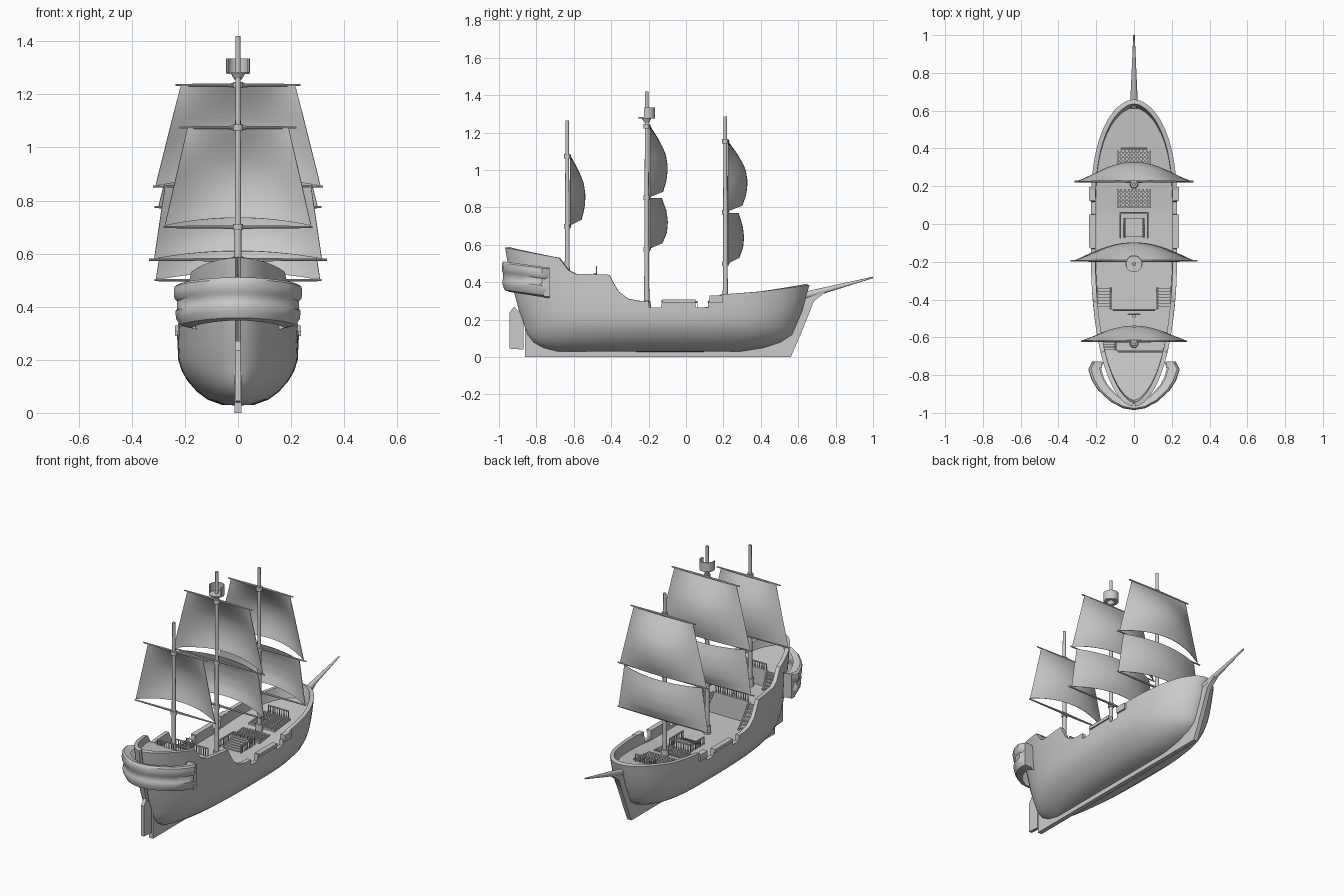
import bpy, bmesh, math
from mathutils import Vector

cube = bpy.data.objects.get("Cube")
if cube:
    bpy.data.objects.remove(cube, do_unlink=True)

grey = bpy.data.materials.new("plain_grey")
grey.use_nodes = True
tone = (0.6, 0.6, 0.6, 1)
grey.diffuse_color = tone
grey.node_tree.nodes["Principled BSDF"].inputs["Base Color"].default_value = tone


def finish(name, bm, angle=35, thick=0):
    bmesh.ops.recalc_face_normals(bm, faces=bm.faces)
    me = bpy.data.meshes.new(name)
    bm.to_mesh(me)
    bm.free()
    me.materials.append(grey)
    me.shade_smooth()
    me.set_sharp_from_angle(angle=math.radians(angle))
    ob = bpy.data.objects.new(name, me)
    bpy.context.collection.objects.link(ob)
    if thick:
        sol = ob.modifiers.new("thickness", 'SOLIDIFY')
        sol.thickness, sol.offset = thick, -1
        ob.modifiers.new("crisp_edges", 'EDGE_SPLIT').split_angle = math.radians(40)
    return ob


def add_box(bm, x0, x1, y0, y1, z0, z1):
    vs = bmesh.ops.create_cube(bm, size=1)['verts']
    for v in vs:
        v.co = ((x0 + x1) / 2 + v.co.x * (x1 - x0), (y0 + y1) / 2 + v.co.y * (y1 - y0),
                (z0 + z1) / 2 + v.co.z * (z1 - z0))


def add_rod(bm, a, b, r0, r1, sides=12):
    a, b = Vector(a), Vector(b)
    vs = bmesh.ops.create_cone(bm, cap_ends=True, segments=sides, radius1=r0, radius2=r1,
                               depth=(b - a).length)['verts']
    turn = (b - a).to_track_quat('Z', 'Y')
    for v in vs:
        v.co = turn @ v.co + (a + b) / 2


def add_grid(bm, rows):
    rows = [[bm.verts.new(p) for p in row] for row in rows]
    for r, s in zip(rows, rows[1:]):
        for i in range(len(r) - 1):
            bm.faces.new((r[i], r[i + 1], s[i + 1], s[i]))


def interp(x, pts):
    for (a, p), (b, q) in zip(pts, pts[1:]):
        if x <= b:
            return p + (q - p) * max(0, (x - a) / (b - a))
    return pts[-1][1]


# Hull lines: rail height along y, ends and half beam by height
RAIL = [(-.97, .585), (-.68, .53), (-.66, .505), (-.63, .465), (-.59, .445), (-.41, .44),
        (-.39, .4), (-.36, .35), (-.31, .312), (-.25, .3), (-.2, .3), (-.197, .265), (-.133, .265),
        (-.13, .305), (.05, .305), (.053, .265), (.117, .265), (.12, .3), (.15, .315), (.19, .335),
        (.4, .35), (.66, .385)]
STERN = [(.03, .7), (.05, .77), (.08, .82), (.12, .85), (.2, .875), (.33, .925), (.585, .968)]
BOW = [(.03, .3), (.05, .42), (.08, .51), (.12, .57), (.25, .625), (.385, .66)]
BEAM = [(.03, .06), (.05, .115), (.08, .155), (.12, .19), (.16, .213), (.2, .225), (.3, .23), (.58, .225)]


def end(y, z):
    return interp(z, BOW if y > 0 else STERN)


def half_width(y, z):
    return interp(z, BEAM) * max(0, 1 - min(1, abs(y) / end(y, z)) ** 3) ** .55


def rail_z(y):
    return interp(y, RAIL)


# Hull shell
stations = [y for y, z in RAIL[1:-1]]
stations += [-.72 - .03 * i for i in range(8)] + [-.948, -.958, -.55, -.5, -.45, -.06, 0]
stations += [.25 + .05 * i for i in range(7)] + [.58, .61, .63, .645, .654]
stations = [-.967] + sorted(stations) + [.66]
hull = bmesh.new()
lines = []
for y in stations:
    top = rail_z(y)
    d = min(1, abs(y) / end(y, top))
    line = []
    for z in (.03, .04, .05, .065, .08, .1, .12, .16, .2, .25, (.25 + top) / 2, top):
        yy = math.copysign(d * end(y, z), y)
        line.append((half_width(yy, z), yy, z))
    lines.append([(-x, yy, z) for x, yy, z in reversed(line)] + [(0, line[0][1], .028)] + line)
add_grid(hull, lines)
bmesh.ops.remove_doubles(hull, verts=hull.verts, dist=.0008)
finish("hull", hull, 40, .024)


# Decks and bulkheads
def main_z(y):
    return interp(y, [(.05, .25), (.62, .31)])


def add_deck(name, y0, y1, height):
    bm = bmesh.new()
    rows = []
    for i in range(25):
        y = y0 + (y1 - y0) * i / 24
        z = height(y)
        w = max(.002, half_width(y, z) - .01)
        rows.append([(-w, y, z), (w, y, z)])
    add_grid(bm, rows)
    finish(name, bm)


def poop_z(y):
    return .49 + (-.67 - y) * .12


add_deck("main_deck", -.46, .625, main_z)
add_deck("quarter_deck", -.68, -.45, lambda y: .385)
add_deck("poop_deck", -.945, -.67, poop_z)
for name, y, z0, z1 in (("quarter_bulkhead", -.45, .25, .385), ("poop_bulkhead", -.67, .385, .49)):
    bm = bmesh.new()
    w = half_width(y, z1) - .01
    add_box(bm, -w, w, y - .008, y, z0, z1)
    finish(name, bm)

# Rail caps between the gun ports
for side in (-1, 1):
    bm = bmesh.new()
    for y0, y1 in ((-.125, .05), (.125, .195)):
        add_box(bm, side * .205, side * .238, y0, y1, .29, .309 if y0 < 0 else .33)
    finish("rail_cap", bm)


# Keel, rudder and bowsprit
def plate(name, outline, half):
    bm = bmesh.new()
    face = bm.faces.new([bm.verts.new((-half, y, z)) for y, z in outline])
    out = bmesh.ops.extrude_face_region(bm, geom=[face])['geom']
    for v in out:
        if isinstance(v, bmesh.types.BMVert):
            v.co.x = half
    finish(name, bm)


plate("keel", [(-.86, 0), (.56, 0), (.6, .09), (.645, .2), (.685, .3), (.73, .335), (.76, .36), (.62, .335),
               (.59, .25), (.52, .12), (.4, .06), (-.7, .06), (-.82, .12), (-.86, .2)], .014)
plate("rudder", [(-.945, .045), (-.868, .04), (-.868, .22), (-.92, .27), (-.945, .235)], .01)
bm = bmesh.new()
add_rod(bm, (0, .62, .325), (0, 1.0, .426), .021, .004)
finish("bowsprit", bm)

# Stern gallery
PLAN = [(.2, -.73), (.222, -.73), (.242, -.77), (.222, -.83), (.19, -.88), (.125, -.94), (.06, -.975), (0, -.985)]
PLAN += [(-x, y) for x, y in reversed(PLAN[:-1])]
gallery = bmesh.new()
rows = []
for z, s in ((.47, .75), (.478, .94), (.47, .99), (.45, 1), (.425, .99), (.415, .95), (.385, .95), (.378, .975),
             (.35, .965), (.325, .9), (.315, .72)):
    rows.append([(x * s, -.73 + (y + .73) * (1 - (1 - s) * .6), z + (-.73 - y) * .13) for x, y in PLAN])
add_grid(gallery, rows)
gallery.faces.new([v for v in gallery.verts if abs(v.co.y + .73) < 1e-5 and v.co.x > 0][0::2])
gallery.faces.new([v for v in gallery.verts if abs(v.co.y + .73) < 1e-5 and v.co.x < 0][0::2])
finish("stern_gallery", gallery, 40)
for side in (-1, 1):
    bm = bmesh.new()
    add_box(bm, side * .17, side * .222, -.76, -.728, .325, .475)
    finish("gallery_end", bm)


# Masts, yards and sails
def mast(name, y, base, top):
    bm = bmesh.new()
    add_rod(bm, (0, y, base), (0, y, top), .014, .009)
    add_rod(bm, (0, y, base), (0, y, base + .05), .023, .021)
    finish(name, bm)


def yard(y, z, half):
    bm = bmesh.new()
    for s in (-1, 1):
        add_rod(bm, (0, y + .015, z), (s * half, y + .015, z), .007, .004, 8)
    add_rod(bm, (0, y, z - .012), (0, y, z + .012), .018, .018)
    finish("yard", bm)


def sail(name, y, z0, z1, w0, w1, bulge, fullness):
    bm = bmesh.new()
    rows = []
    for j in range(13):
        t = j / 12
        f = interp(t, fullness) * bulge
        f += bulge * .1 * math.sin(math.pi * t)
        row = []
        for i in range(17):
            u = i / 8 - 1
            belly = 1 - u * u
            row.append((u * (w1 + (w0 - w1) * t), y + .015 + f * belly, z1 + (z0 - z1) * t + .03 * belly * t ** 2))
        rows.append(row)
    add_grid(bm, rows)
    finish(name, bm, 60, .003)


UPPER = [(0, 0), (.2, .45), (.4, .78), (.6, .9), (.8, .88), (1, .74)]
LOWER = [(0, .66), (.25, .84), (.5, .9), (.75, .87), (1, .7)]
mast("fore_mast", .21, .26, 1.285)
mast("main_mast", -.21, .25, 1.42)
mast("mizzen_mast", -.635, .385, 1.265)
for y, z, half in ((.21, 1.155, .225), (.21, .775, .315), (.21, .5, .315), (-.21, 1.235, .235), (-.21, .853, .32),
                   (-.21, .577, .335), (-.635, 1.075, .22), (-.635, .7, .28)):
    yard(y, z, half)
sail("fore_upper_sail", .21, .78, 1.155, .3, .205, .105, UPPER)
sail("fore_lower_sail", .21, .5, .77, .31, .27, .085, LOWER)
sail("main_upper_sail", -.21, .855, 1.235, .31, .215, .095, UPPER)
sail("main_lower_sail", -.21, .58, .85, .315, .275, .095, LOWER)
sail("mizzen_sail", -.635, .705, 1.075, .275, .19, .08, UPPER)

# Lookout basket, open at the back
bm = bmesh.new()
ring = [math.radians(-20 + 220 * i / 20) for i in range(21)]
add_grid(bm, [[(.045 * math.cos(a), -.21 + .045 * math.sin(a), z) for a in ring] for z in (1.28, 1.335)])
finish("lookout_basket", bm, 60, .006)
bm = bmesh.new()
add_rod(bm, (0, -.21, 1.276), (0, -.21, 1.284), .043, .045, 24)
add_rod(bm, (0, -.21, 1.255), (0, -.21, 1.276), .014, .025)
finish("lookout_floor", bm)


# Railings, stairs, gratings and hatch
def railing(a, b, height):
    bm = bmesh.new()
    a, b, up = Vector(a), Vector(b), Vector((0, 0, height))
    n = max(2, round((b - a).length / .016))
    for i in range(n + 1):
        p = a.lerp(b, i / n)
        add_rod(bm, p, p + up, .0025, .0025, 6)
    add_rod(bm, a + up, b + up, .005, .005, 6)
    finish("railing", bm)


def stairs(x, half, y0, z0, y1, z1, steps=7):
    bm = bmesh.new()
    for i in range(steps):
        y, z = y0 + (y1 - y0) * i / steps, z0 + (z1 - z0) * (i + 1) / steps
        add_box(bm, x - half, x + half, y, y + (y1 - y0) / steps, z - .008, z)
    for s in (-1, 1):
        add_rod(bm, (x + s * half, y0, z0), (x + s * half, y1, z1), .006, .006, 6)
    finish("stairs", bm)


def grating(y0, y1):
    bm = bmesh.new()
    for i in range(10):
        x = -.087 + .174 * i / 9
        n = max(2, round((y1 - y0) / .02))
        for k in range(n):
            a, b = y0 + (y1 - y0) * k / n, y0 + (y1 - y0) * (k + 1) / n
            z = main_z(a)
            add_box(bm, x - .004, x + .004, a, b, z, z + .012)
            if i == 0:
                add_box(bm, -.09, .09, a, a + .008, z, z + .012)
    finish("deck_grating", bm)


grating(.085, .185)
grating(.235, .39)
for s in (-1, 1):
    stairs(s * .16, .035, -.34, .25, -.45, .385)
    railing((s * .072, -.075, .25), (s * .072, .06, .25), .045)
stairs(0, .05, -.07, .252, .03, .29, 6)
railing((-.072, .06, .25), (.072, .06, .25), .045)
railing((-.07, .4, main_z(.4)), (.07, .4, main_z(.4)), .045)
railing((-.11, -.455, .385), (.11, -.455, .385), .05)
railing((-.085, -.675, .49), (.17, -.675, .49), .035)
stairs(-.135, .038, -.62, .385, -.67, .49, 6)

# Steering wheel
bm = bmesh.new()
add_box(bm, -.008, .008, -.495, -.482, .385, .45)
for i in range(8):
    a, b = math.tau * i / 8, math.tau * (i + 1) / 8
    hub = Vector((0, -.478, .45))
    pa = Vector((math.cos(a), 0, math.sin(a)))
    pb = Vector((math.cos(b), 0, math.sin(b)))
    add_rod(bm, hub, hub + pa * .038, .0025, .0025, 6)
    add_rod(bm, hub + pa * .028, hub + pb * .028, .004, .004, 6)
finish("steering_wheel", bm)
